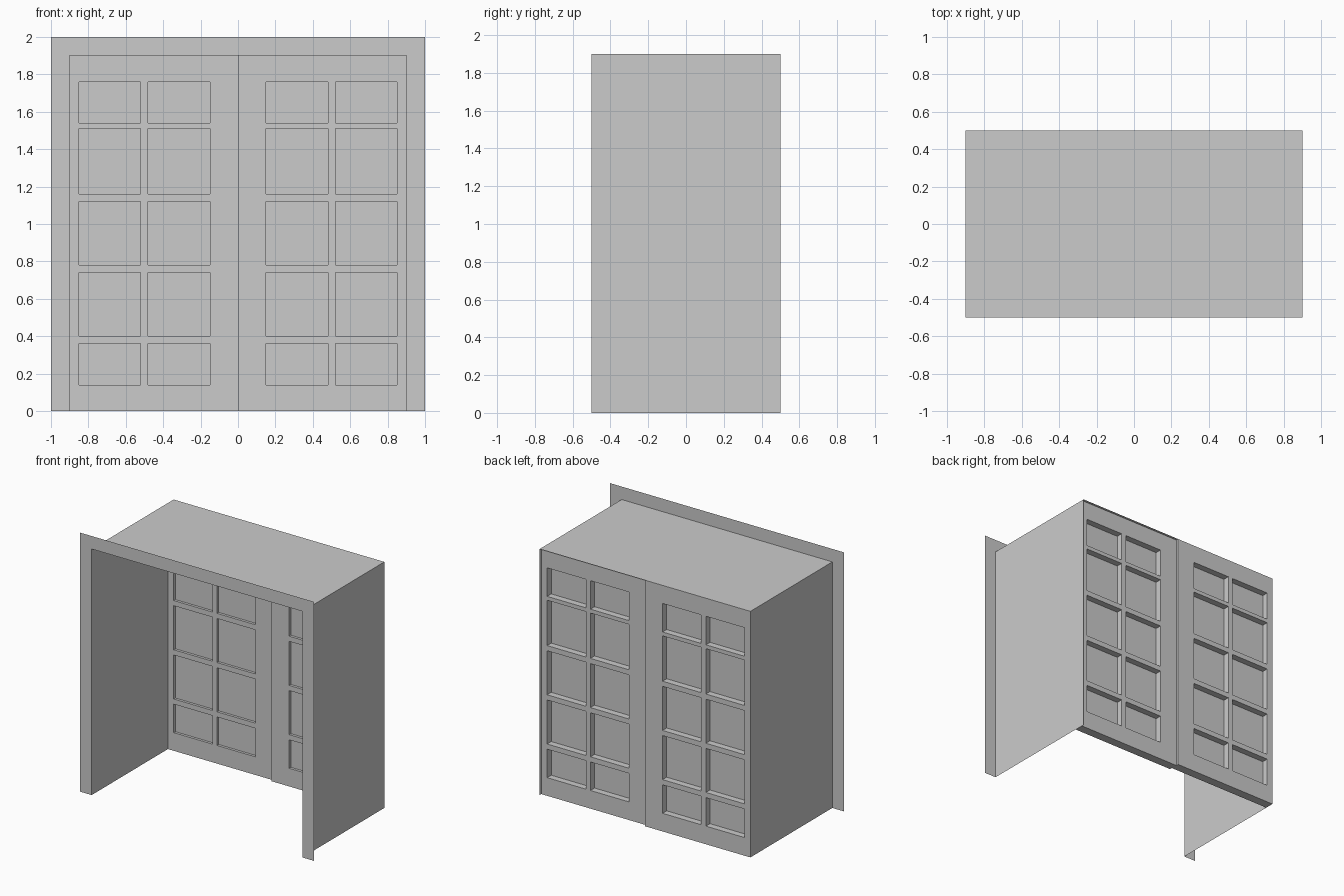
import bpy, bmesh

if "Cube" in bpy.data.objects:
    bpy.data.objects.remove(bpy.data.objects["Cube"])

W, H, D = 0.9, 1.9, 0.5            # half opening width, opening height, half depth
THICK, PANE_BACK = 0.07, 0.05      # door thickness, pane depth behind rear face
XS = [0, 0.15, 0.48, 0.52, 0.85, 0.9]
ZS = [0, 0.14, 0.36, 0.40, 0.74, 0.78, 1.12, 1.16, 1.51, 1.54, 1.76, 1.9]


def make(name, quads, recalc=False):
    bm = bmesh.new()
    for q in quads:
        bm.faces.new([bm.verts.new(p) for p in q])
    bmesh.ops.remove_doubles(bm, verts=bm.verts, dist=1e-5)
    if recalc:
        bmesh.ops.recalc_face_normals(bm, faces=bm.faces)
        bmesh.ops.dissolve_limit(bm, angle_limit=0.01, verts=bm.verts, edges=bm.edges)
    mesh = bpy.data.meshes.new(name)
    bm.to_mesh(mesh)
    bm.free()
    ob = bpy.data.objects.new(name, mesh)
    bpy.context.collection.objects.link(ob)
    return ob


def panel(x0, x1, z0, z1, y):
    return [(x0, y, z0), (x1, y, z0), (x1, y, z1), (x0, y, z1)]


# Flat trim around the front of the opening
make("front_trim", [panel(-1, -W, 0, H, -D), panel(W, 1, 0, H, -D),
                    panel(-1, -W, H, 2, -D), panel(-W, W, H, 2, -D), panel(W, 1, H, 2, -D)])

# Deep lining of the doorway: two sides and the top
profile = [(-W, 0), (-W, H), (W, H), (W, 0)]
make("doorway_lining", [[(a[0], -D, a[1]), (a[0], D, a[1]), (b[0], D, b[1]), (b[0], -D, b[1])]
                        for a, b in zip(profile, profile[1:])])


def is_pane(i, j):
    return i % 2 == 1 and j % 2 == 1


def solid(i, j):
    return 0 <= i < len(XS) - 1 and 0 <= j < len(ZS) - 1 and not (i in (1, 3) and is_pane(i, j))


def door(side, back, name):
    """Lattice door leaf with ten recessed panes."""
    front = back - THICK
    frame, panes = [], []
    for i in range(len(XS) - 1):
        for j in range(len(ZS) - 1):
            x0, x1 = sorted((side * XS[i], side * XS[i + 1]))
            z0, z1 = ZS[j], ZS[j + 1]
            if not solid(i, j):
                panes.append(panel(x0, x1, z0, z1, back - PANE_BACK))
                continue
            frame += [panel(x0, x1, z0, z1, front), panel(x0, x1, z0, z1, back)[::-1]]
            # walls wherever the neighbouring cell is open
            for di in (-1, 1):
                if not solid(i + di, j):
                    x = side * XS[i + (di > 0)]
                    frame.append([(x, front, z0), (x, back, z0), (x, back, z1), (x, front, z1)])
            for dj in (-1, 1):
                if not solid(i, j + dj):
                    z = ZS[j + (dj > 0)]
                    frame.append([(x0, front, z), (x1, front, z), (x1, back, z), (x0, back, z)])
    make(name + "_frame", frame, recalc=True)
    make(name + "_panes", panes)


# Left leaf is flush with the back, right leaf sits slightly forward
door(-1, D, "left_door")
door(1, D - 0.02, "right_door")
